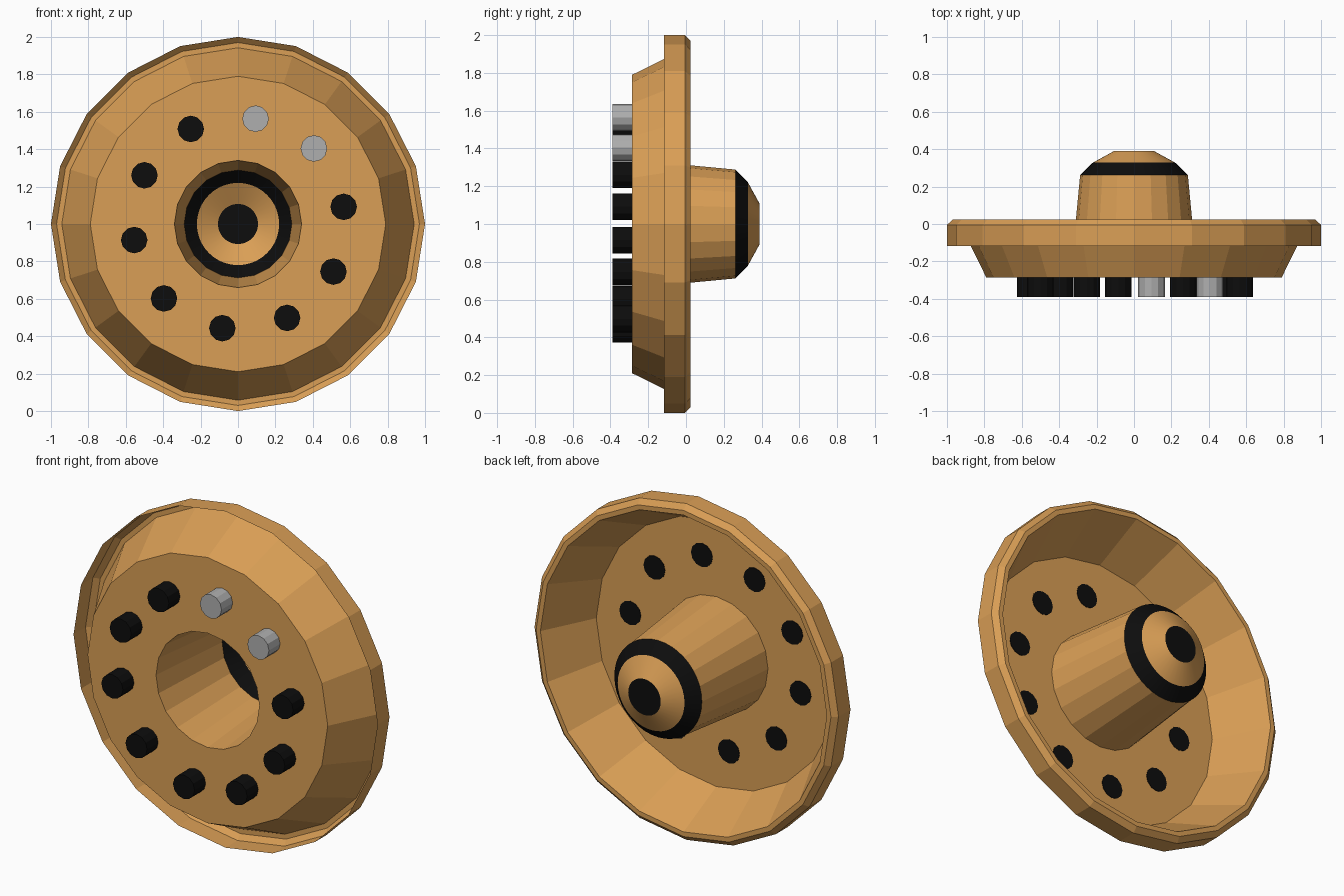
import bpy
import bmesh
from math import sin, cos, tau, radians
from mathutils import Vector

cube = bpy.data.objects.get("Cube")
if cube:
    bpy.data.objects.remove(cube, do_unlink=True)


def material(name, rgb):
    mat = bpy.data.materials.new(name)
    mat.use_nodes = True
    mat.diffuse_color = (*rgb, 1)
    bsdf = next(n for n in mat.node_tree.nodes if n.type == "BSDF_PRINCIPLED")
    bsdf.inputs["Base Color"].default_value = (*rgb, 1)
    return mat


TAN = material("warm tan", (0.70, 0.345, 0.092))
BLACK = material("black", (0.004, 0.004, 0.004))
SILVER = material("silver", (0.43, 0.43, 0.43))


def revolve(name, profile, sides, mats, bands=None, center=(0, 1), cap=None):
    """Turn a list of (radius, y) points around an axis along y.
    bands gives a material index per profile step, cap lists ends to close."""
    bm = bmesh.new()
    rings = []
    for r, y in profile:
        rings.append([bm.verts.new((center[0] + r * cos(tau * i / sides), y,
                                    center[1] + r * sin(tau * i / sides)))
                      for i in range(sides)])
    for k, (a, b) in enumerate(zip(rings, rings[1:])):
        for i in range(sides):
            j = (i + 1) % sides
            face = bm.faces.new((a[i], a[j], b[j], b[i]))
            face.material_index = bands[k] if bands else 0
    for end, index in (cap or {}).items():
        bm.faces.new(rings[end]).material_index = index
    bmesh.ops.recalc_face_normals(bm, faces=bm.faces)
    mesh = bpy.data.meshes.new(name)
    bm.to_mesh(mesh)
    bm.free()
    for m in mats:
        mesh.materials.append(m)
    obj = bpy.data.objects.new(name, mesh)
    bpy.context.collection.objects.link(obj)
    return obj


FACE_Y = -0.285

# Open sheet shell: rim lip, sloped dish, flat face and hollow hub
revolve("wheel_shell",
        [(1.0, -0.117), (1.0, -0.005), (0.97, 0.023), (0.942, 0.023),
         (0.79, FACE_Y), (0.34, FACE_Y), (0.288, 0.262)],
        20, [TAN])

# Hub cap: black band, tan cone, black end
hub = revolve("hub_cap", [(0.288, 0.262), (0.22, 0.328), (0.107, 0.39)],
              40, [TAN, BLACK], bands=[1, 0], cap={-1: 1})
bpy.ops.object.select_all(action="DESELECT")
bpy.context.view_layer.objects.active = hub
hub.select_set(True)
bpy.ops.object.shade_smooth_by_angle(angle=radians(15))

# Ring of pegs, two of them bare metal, each with a dark plate behind
for n in range(10):
    a = radians(9 + 36 * n)
    spot = Vector((0.005 + 0.567 * cos(a), 1.003 + 0.567 * sin(a)))
    mat = SILVER if n in (1, 2) else BLACK
    revolve(f"peg_{n + 1}", [(0.071, -0.39), (0.071, FACE_Y)], 12, [mat],
            center=spot, cap={0: 0})
    revolve(f"peg_back_plate_{n + 1}",
            [(0.071, FACE_Y + 0.001), (0.071, FACE_Y + 0.004)], 12, [BLACK],
            center=spot, cap={0: 0, -1: 0})
